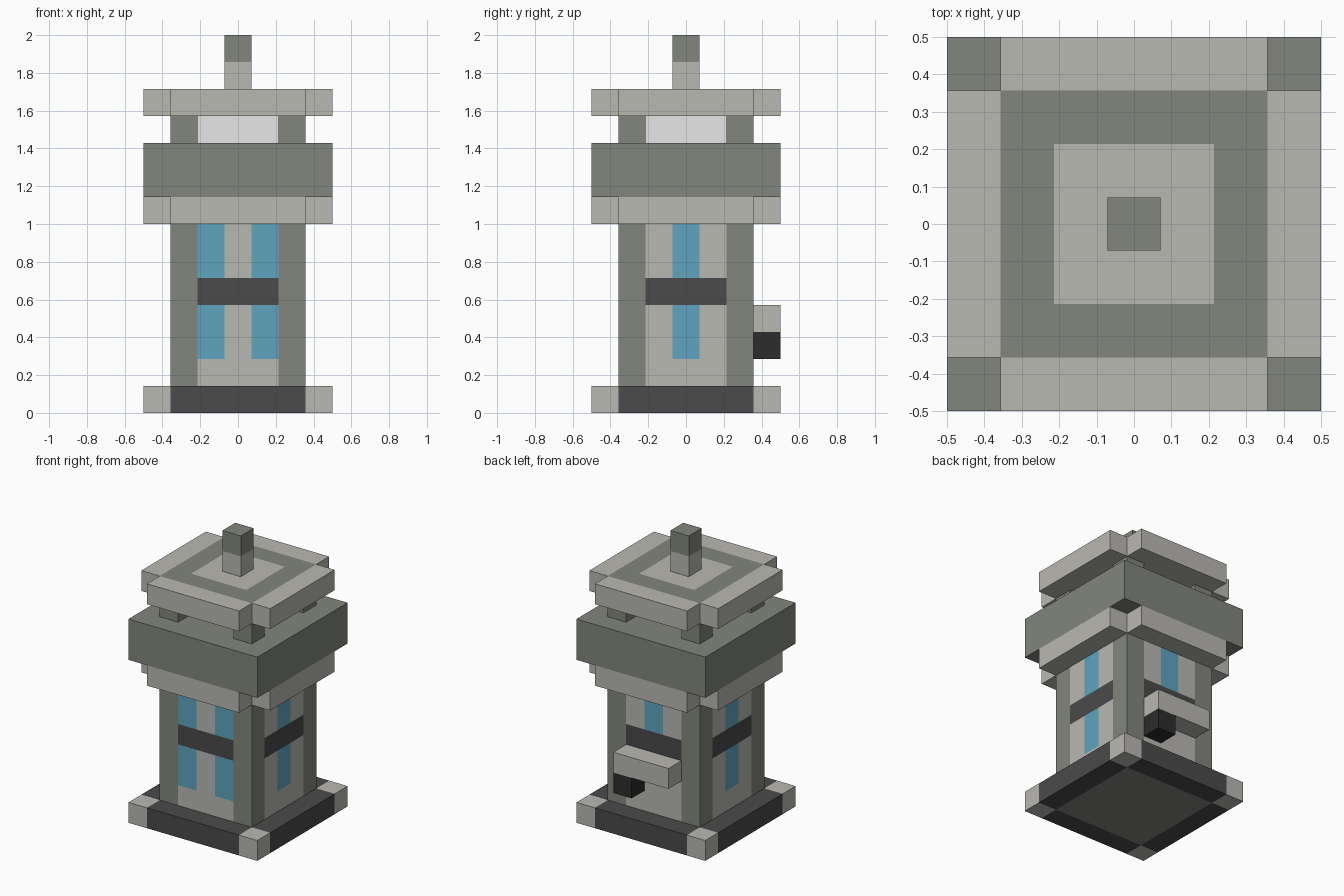
import bpy, bmesh
from mathutils import Vector

cube = bpy.data.objects.get("Cube")
if cube:
    bpy.data.objects.remove(cube, do_unlink=True)

U = 1 / 7  # size of one building block


def material(name, rgb):
    m = bpy.data.materials.new(name)
    m.use_nodes = True
    color = (*rgb, 1)
    m.diffuse_color = color
    m.node_tree.nodes["Principled BSDF"].inputs["Base Color"].default_value = color
    return m


NAMES = ["light_stone", "grey_stone", "dark_stone", "black", "blue_glass", "white_lamp"]
RGB = [(.485, .479, .445), (.223, .235, .205), (.069, .069, .069),
       (.025, .025, .025), (.112, .376, .515), (.95, .95, .95)]
MATS = [material(n, c) for n, c in zip(NAMES, RGB)]
LIGHT, GREY, DARK, BLACK, BLUE, WHITE = range(6)


def prism(name, profile, z0, z1, rule, cuts=(), z_cuts=()):
    """Extrude a profile (in blocks), slice it, and colour its faces by rule(centre, normal)."""
    bm = bmesh.new()
    base = bm.faces.new([bm.verts.new((x, y, z0)) for x, y in profile])
    top = bmesh.ops.extrude_face_region(bm, geom=[base])["geom"]
    bmesh.ops.translate(bm, vec=(0, 0, z1 - z0),
                        verts=[g for g in top if isinstance(g, bmesh.types.BMVert)])
    planes = [((c, 0, 0), (1, 0, 0)) for c in cuts]
    planes += [((0, c, 0), (0, 1, 0)) for c in cuts]
    planes += [((0, 0, c), (0, 0, 1)) for c in z_cuts]
    for co, no in planes:
        bmesh.ops.bisect_plane(bm, geom=bm.verts[:] + bm.edges[:] + bm.faces[:],
                               plane_co=co, plane_no=no)
    bmesh.ops.recalc_face_normals(bm, faces=bm.faces[:])
    bm.normal_update()
    for f in bm.faces:
        f.material_index = rule(f.calc_center_median(), f.normal) if callable(rule) else rule
    bmesh.ops.scale(bm, vec=Vector((U, U, U)), verts=bm.verts[:])
    mesh = bpy.data.meshes.new(name)
    bm.to_mesh(mesh)
    bm.free()
    for m in MATS:
        mesh.materials.append(m)
    obj = bpy.data.objects.new(name, mesh)
    bpy.context.collection.objects.link(obj)
    return obj


def rect(x0, x1, y0, y1):
    return [(x0, y0), (x1, y0), (x1, y1), (x0, y1)]


def square(h):
    return rect(-h, h, -h, h)


# Square with its corner blocks left out
quarter = [(3.5, -2.5), (3.5, 2.5), (2.5, 2.5)]
cross = []
for turn in range(4):
    cross += quarter
    quarter = [(-y, x) for x, y in quarter]


# Base slab: light corner blocks, grey middle underneath
def base_rule(c, n):
    if min(abs(c.x), abs(c.y)) > 2.5:
        return LIGHT
    return GREY if n.z < -.5 and max(abs(c.x), abs(c.y)) < 2.5 else DARK


prism("base_slab", square(3.5), 0, 1, base_rule, (-2.5, 2.5))


# Tower: grey corner columns, dark middle band, twin windows in front, one on other sides
def tower_rule(c, n):
    if abs(n.z) > .5:
        return GREY
    across = abs(c.x) if abs(n.y) > .5 else abs(c.y)
    if across > 1.5:
        return GREY
    if 4 < c.z < 5:
        return DARK
    lowest = 4 if n.y > .5 else 2
    window = across > .5 if n.y < -.5 else across < .5
    return BLUE if window and c.z > lowest else LIGHT


prism("tower", square(2.5), 1, 7, tower_rule, (-1.5, -.5, .5, 1.5), (2, 4, 5))

# Back ledge with a black block below
prism("back_ledge", rect(-1.5, 1.5, 2.5, 3.5), 3, 4, LIGHT)
prism("ledge_block", rect(.5, 1.5, 2.5, 3.5), 2, 3, BLACK)

# Collar, parapet and lamp room
prism("collar", cross, 7, 8, LIGHT)
prism("parapet", square(3.5), 8, 10, GREY)
prism("lamp", square(1.5), 10, 11, WHITE)
for sx, side in ((-1, "right"), (1, "left")):
    for sy, end in ((-1, "front"), (1, "back")):
        x, y = 2 * sx, 2 * sy
        prism(f"{end}_{side}_pillar", rect(x - .5, x + .5, y - .5, y + .5), 10, 11, GREY)


# Roof with a grey square ring on top
def roof_rule(c, n):
    return GREY if n.z > .5 and 1.5 < max(abs(c.x), abs(c.y)) < 2.5 else LIGHT


prism("roof", cross, 11, 12, roof_rule, (-2.5, -1.5, 1.5, 2.5))

# Finial with a grey tip
prism("finial", square(.5), 12, 14, lambda c, n: GREY if c.z > 13 else LIGHT, z_cuts=(13,))
